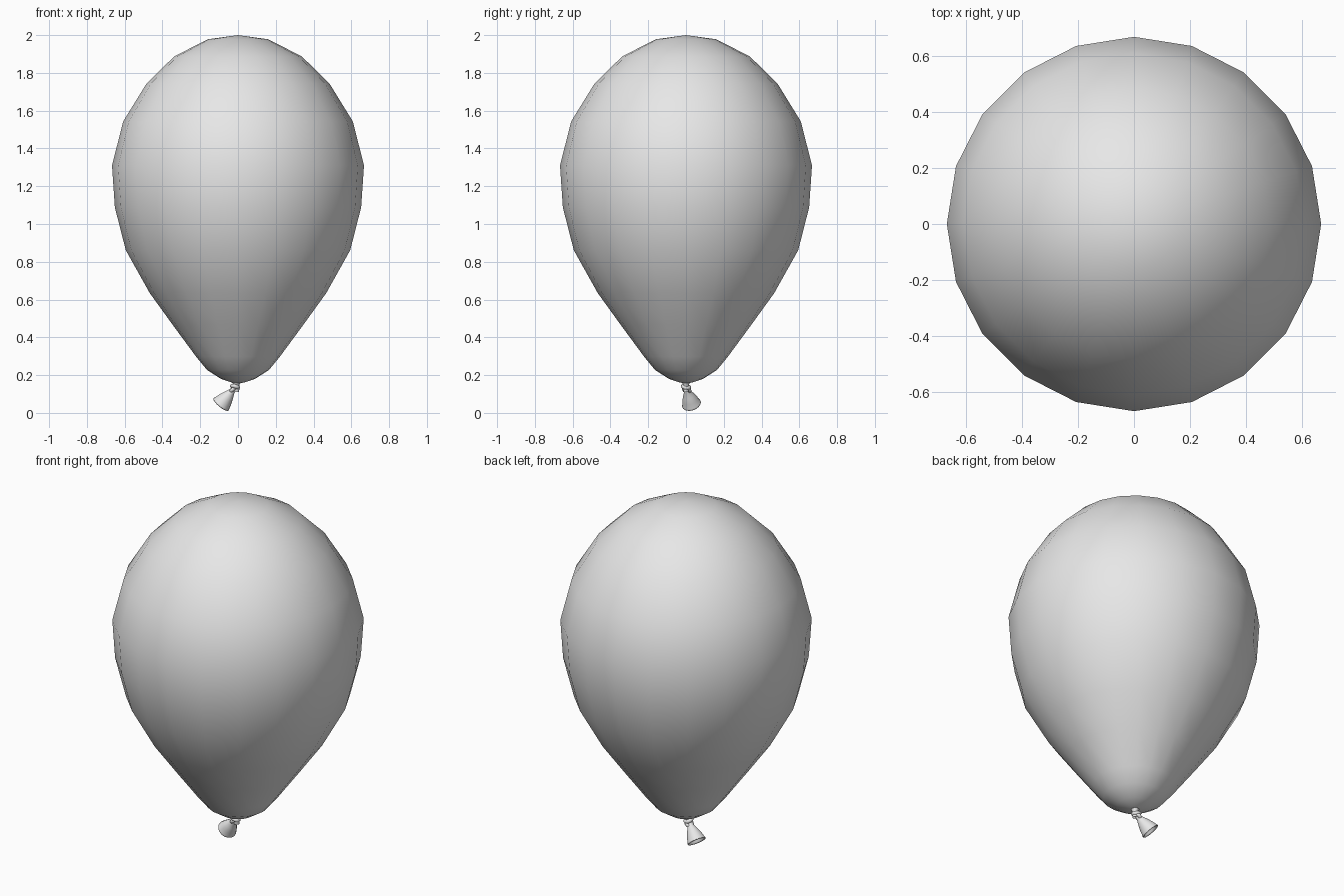
import bpy, bmesh, math
from mathutils import Vector, Matrix

if "Cube" in bpy.data.objects:
    bpy.data.objects.remove(bpy.data.objects["Cube"], do_unlink=True)

rubber = bpy.data.materials.new("grey_rubber")
rubber.use_nodes = True
GREY = (0.8, 0.8, 0.8, 1)
rubber.diffuse_color = GREY
rubber.node_tree.nodes["Principled BSDF"].inputs["Base Color"].default_value = GREY


def finish(bm, name):
    bmesh.ops.recalc_face_normals(bm, faces=bm.faces)
    for face in bm.faces:
        face.smooth = True
    mesh = bpy.data.meshes.new(name)
    bm.to_mesh(mesh)
    bm.free()
    mesh.materials.append(rubber)
    obj = bpy.data.objects.new(name, mesh)
    bpy.context.collection.objects.link(obj)
    return obj


def lathe(name, profile, sides, matrix=Matrix()):
    """Spin (radius, height) points around z, then place the result."""
    bm = bmesh.new()
    verts = [bm.verts.new((r, 0, z)) for r, z in profile]
    edges = [bm.edges.new(pair) for pair in zip(verts, verts[1:])]
    bmesh.ops.spin(bm, geom=verts + edges, cent=(0, 0, 0), axis=(0, 0, 1),
                   angle=math.tau, steps=sides)
    bmesh.ops.remove_doubles(bm, verts=bm.verts, dist=0.0005)
    bm.transform(matrix)
    return finish(bm, name)


def aim(start, direction):
    turn = Vector(direction).to_track_quat('Z', 'Y').to_matrix().to_4x4()
    return Matrix.Translation(start) @ turn


# Inflated body
lathe("balloon_body", [
    (0, 2.0), (0.16, 1.978), (0.338, 1.887), (0.484, 1.744), (0.608, 1.543),
    (0.667, 1.31), (0.652, 1.088), (0.594, 0.861), (0.467, 0.634),
    (0.345, 0.465), (0.222, 0.298), (0.164, 0.227), (0.09, 0.18),
    (0.03, 0.16), (0, 0.158)], 20)

# Short twisted neck between body and knot
lathe("neck", [(0.03, 0.17), (0.016, 0.15), (0.014, 0.11)], 10,
      Matrix.Translation((-0.008, 0, 0)))

# Knot: two tilted rubber loops
def loop(name, centre, axis, radius, thickness):
    ring = [(radius + thickness * math.cos(a), thickness * math.sin(a))
            for a in (math.tau * i / 8 for i in range(9))]
    lathe(name, ring, 14, aim(centre, axis))

loop("knot_upper_loop", (-0.016, 0, 0.138), (0.3, 0.2, 1), 0.017, 0.011)
loop("knot_lower_loop", (-0.024, 0.004, 0.122), (-0.6, 0.3, 0.8), 0.016, 0.010)

# Flared mouth, open at the lower end
lathe("mouth", [
    (0.012, -0.01), (0.017, 0.012), (0.03, 0.04), (0.042, 0.07),
    (0.049, 0.096), (0.052, 0.102), (0.049, 0.106), (0.044, 0.1),
    (0.036, 0.07), (0.022, 0.035), (0, 0.022)], 16,
    aim((-0.026, 0.003, 0.122), (-0.068, 0.028, -0.082)))
